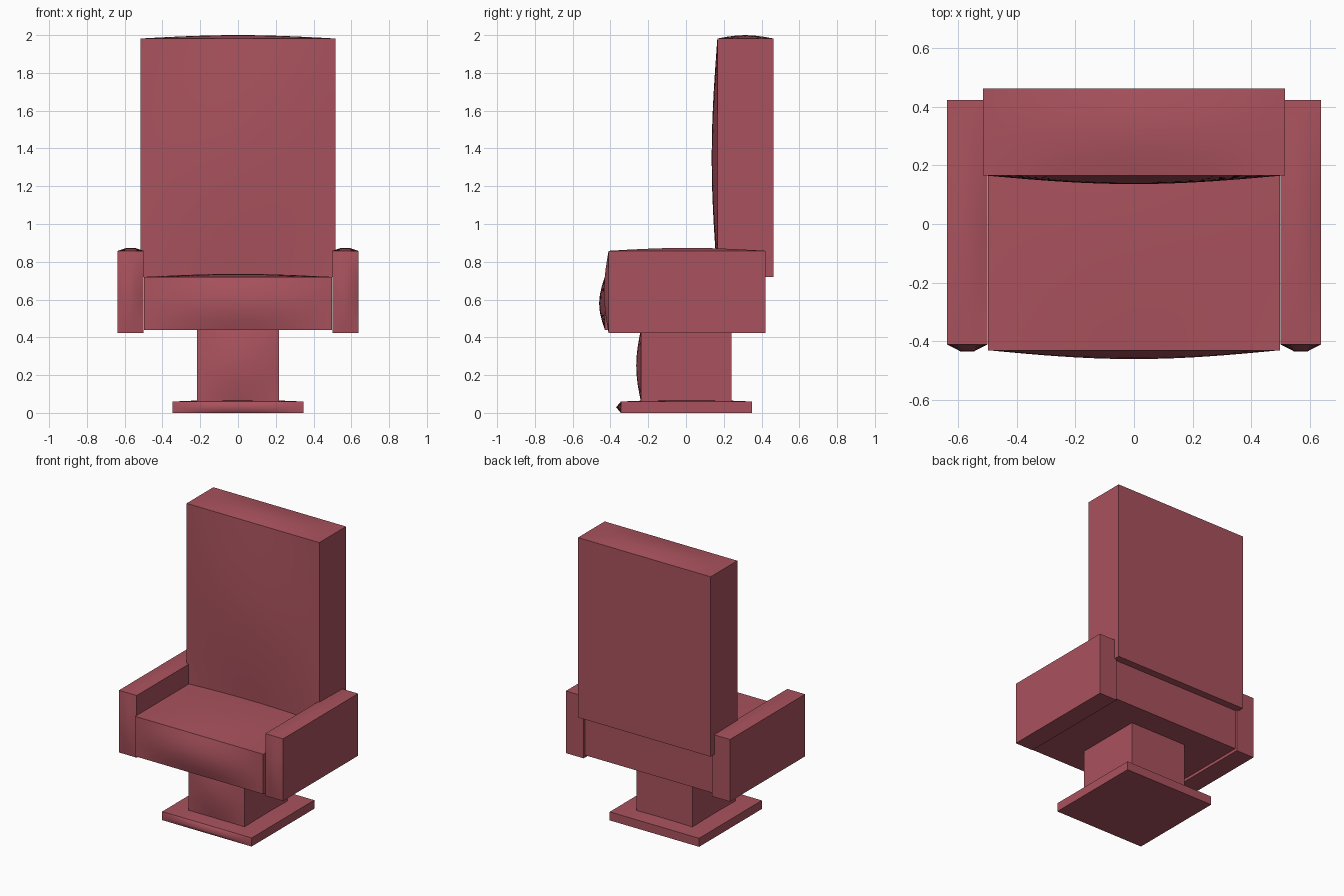
import bpy
import bmesh
from math import sin, pi
from mathutils import Vector

default = bpy.data.objects.get("Cube")
if default:
    bpy.data.objects.remove(default, do_unlink=True)

# Single upholstery colour
red = bpy.data.materials.new("dusty_red")
red.use_nodes = True
colour = (0.40, 0.085, 0.11, 1)
red.diffuse_color = colour
bsdf = red.node_tree.nodes["Principled BSDF"]
bsdf.inputs["Base Color"].default_value = colour
bsdf.inputs["Roughness"].default_value = 0.8


def cushion(name, low, high, front_puff, top_puff, step=0.05):
    """Box with sharp edges whose front and top faces swell gently outward."""
    low, high = Vector(low), Vector(high)
    size = high - low
    bm = bmesh.new()
    bmesh.ops.create_cube(bm, size=1)
    for v in bm.verts:
        v.co = (low + high) / 2 + v.co * size

    # Cut each axis into even slices
    for axis in range(3):
        count = max(2, round(size[axis] / step))
        normal = Vector((0, 0, 0))
        normal[axis] = 1
        for i in range(1, count):
            bmesh.ops.bisect_plane(
                bm, geom=bm.verts[:] + bm.edges[:] + bm.faces[:],
                plane_co=low + size * (i / count), plane_no=normal)

    # Keep the box edges crisp, everything else smooth
    for e in bm.edges:
        e.smooth = e.calc_face_angle(0) < 1
    for f in bm.faces:
        f.smooth = True

    # Swell the front and top
    for v in bm.verts:
        tx, ty, tz = ((v.co[a] - low[a]) / size[a] for a in range(3))
        if ty < 0.001:
            v.co.y -= front_puff * sin(pi * tx) * sin(pi * tz)
        if tz > 0.999:
            v.co.z += top_puff * sin(pi * tx) * sin(pi * ty)

    bmesh.ops.recalc_face_normals(bm, faces=bm.faces[:])
    mesh = bpy.data.meshes.new(name)
    bm.to_mesh(mesh)
    bm.free()
    mesh.materials.append(red)
    obj = bpy.data.objects.new(name, mesh)
    bpy.context.collection.objects.link(obj)
    return obj


# Foot and pedestal
cushion("base_plate", (-0.347, -0.345, 0), (0.347, 0.35, 0.06), 0.025, 0.01)
cushion("pedestal", (-0.218, -0.237, 0.05), (0.218, 0.24, 0.45), 0.027, 0)

# Seat and backrest
cushion("seat", (-0.497, -0.43, 0.44), (0.497, 0.41, 0.72), 0.03, 0.016)
cushion("backrest", (-0.515, 0.166, 0.72), (0.515, 0.462, 1.982), 0.03, 0.018)

# Armrests
for side, x in (("left", 0.568), ("right", -0.568)):
    cushion(side + "_armrest", (x - 0.069, -0.41, 0.422),
            (x + 0.069, 0.422, 0.858), 0.028, 0.018)
